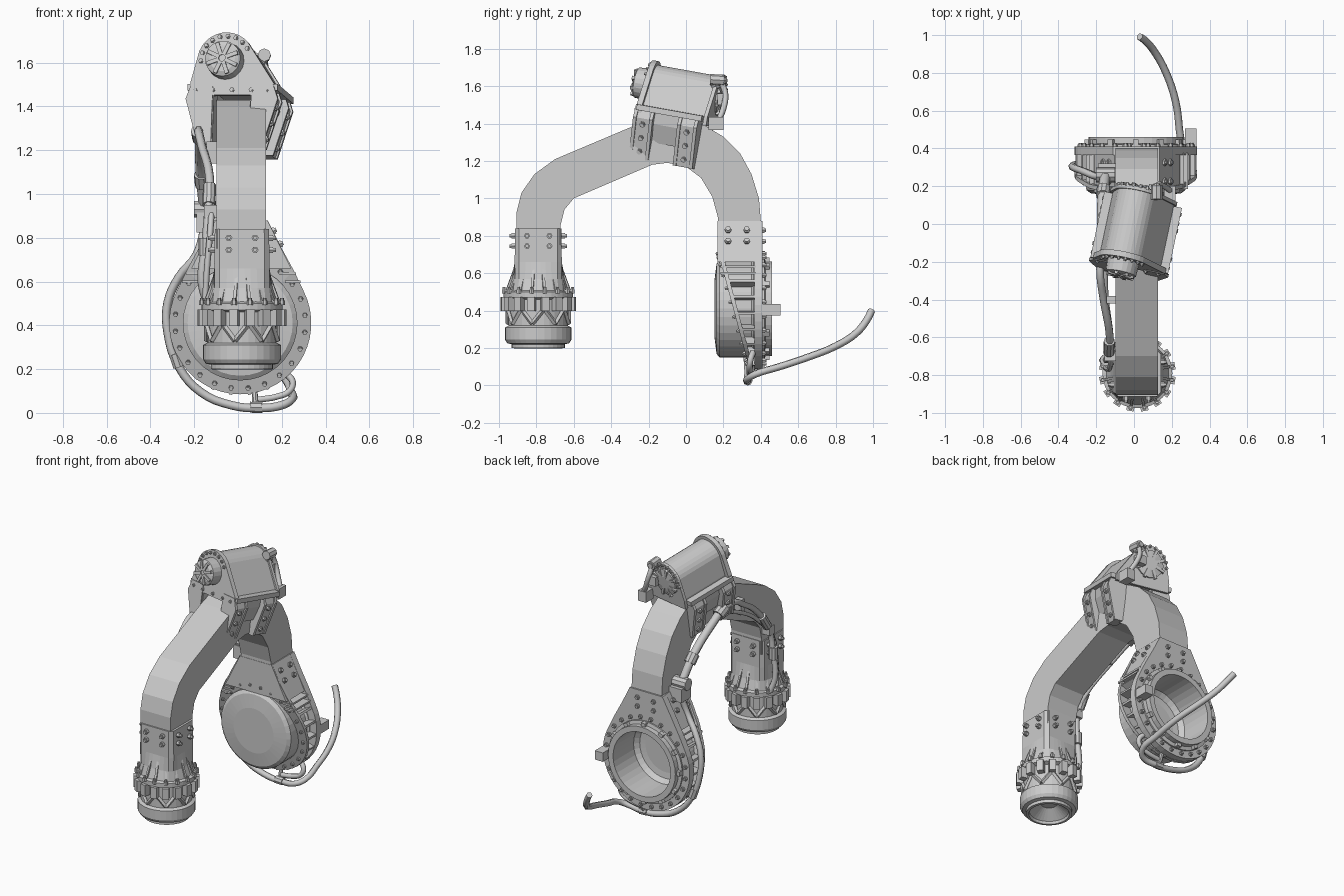
import bpy, bmesh
from math import sin, cos, radians, pi
from mathutils import Vector, Matrix

if "Cube" in bpy.data.objects:
    bpy.data.objects.remove(bpy.data.objects["Cube"])


def loft(bm, rings, closed=False):
    """Skin a list of equal-length point rings; cap the ends unless closed."""
    vs = [[bm.verts.new(p) for p in r] for r in rings]
    n = len(vs[0])
    pairs = list(zip(vs, vs[1:])) + ([(vs[-1], vs[0])] if closed else [])
    for a, b in pairs:
        for i in range(n):
            bm.faces.new((a[i], a[(i + 1) % n], b[(i + 1) % n], b[i]))
    if not closed:
        bm.faces.new(vs[0])
        bm.faces.new(vs[-1])


def lathe(bm, prof, c, axis, n=28):
    """Revolve (radius, height) points about a Z or Y axis through c."""
    rings = []
    for r, h in prof:
        ring = []
        for i in range(n):
            a, b = r * cos(2 * pi * i / n), r * sin(2 * pi * i / n)
            ring.append((c[0] + a, c[1] + b, h) if axis == 'Z' else (c[0] + a, h, c[1] + b))
        rings.append(ring)
    loft(bm, rings)


def cyl(bm, p0, p1, r0, r1=None, n=6):
    p0, p1 = Vector(p0), Vector(p1)
    d = p1 - p0
    q = d.to_track_quat('Z', 'Y').to_matrix()
    r1 = r0 if r1 is None else r1
    loft(bm, [[p + q @ Vector((r * cos(2 * pi * i / n), r * sin(2 * pi * i / n), 0)) for i in range(n)]
              for p, r in ((p0, r0), (p1, r1))])


def bolt(bm, p, d, r=.014, h=.02):
    p, d = Vector(p), Vector(d).normalized()
    cyl(bm, p - d * .005, p + d * h * .6, r)
    cyl(bm, p + d * h * .6, p + d * h, r * .65)


def box(bm, c, s, rot=Matrix.Identity(3)):
    hx, hy, hz = (k / 2 for k in s)
    quad = ((-hx, -hy), (hx, -hy), (hx, hy), (-hx, hy))
    loft(bm, [[Vector(c) + rot @ Vector((x, y, z)) for x, y in quad] for z in (-hz, hz)])


def prism_y(bm, pts, y0, y1):
    loft(bm, [[(x, y, z) for x, z in pts] for y in (y0, y1)])


def finish(name, bm, M=None):
    bmesh.ops.recalc_face_normals(bm, faces=bm.faces[:])
    me = bpy.data.meshes.new(name)
    bm.to_mesh(me)
    bm.free()
    ob = bpy.data.objects.new(name, me)
    bpy.context.collection.objects.link(ob)
    if M:
        ob.matrix_world = M
    return ob


def tube(name, pts, r):
    cu = bpy.data.curves.new(name, 'CURVE')
    cu.dimensions, cu.bevel_depth, cu.bevel_resolution = '3D', r, 1
    cu.resolution_u, cu.use_fill_caps = 4, True
    sp = cu.splines.new('BEZIER')
    sp.bezier_points.add(len(pts) - 1)
    for b, p in zip(sp.bezier_points, pts):
        b.co, b.handle_left_type, b.handle_right_type = p, 'AUTO', 'AUTO'
    ob = bpy.data.objects.new(name, cu)
    bpy.context.collection.objects.link(ob)
    bpy.ops.object.select_all(action='DESELECT')
    ob.select_set(True)
    bpy.context.view_layer.objects.active = ob
    bpy.ops.object.convert(target='MESH')


# Arched box arm
AX = .015
arm = [(-.905, .75), (-.905, .93), (-.88, 1.03), (-.81, 1.13), (-.70, 1.21), (-.25, 1.40), (-.16, 1.43), (-.02, 1.43),
       (.10, 1.39), (.20, 1.33), (.29, 1.24), (.35, 1.13), (.39, 1.0), (.40, .88), (.40, .75),
       (.17, .75), (.17, .90), (.14, 1.01), (.08, 1.11), (0, 1.17), (-.10, 1.19), (-.18, 1.18),
       (-.60, 1.0), (-.65, .94), (-.67, .86), (-.67, .75)]
bm = bmesh.new()
loft(bm, [[(AX + s * .113, y, z) for y, z in arm] for s in (-1, 1)])
finish('arch_arm', bm)

# Front leg: square sleeve blending into a round socket
LX, LY = .018, -.79
bm = bmesh.new()
rings = []
for z, half, rad, t in ((.84, .124, .17, 0), (.66, .126, .17, 0), (.57, .13, .155, .5), (.49, .13, .172, 1)):
    ring = []
    for i in range(32):
        a = 2 * pi * (i + .5) / 32
        c, s = cos(a), sin(a)
        k = (1 - t) * half / max(abs(c), abs(s)) + t * rad
        ring.append((LX + k * c, LY + k * s, z))
    rings.append(ring)
loft(bm, rings)
finish('front_sleeve', bm)
bm = bmesh.new()
lathe(bm, [(.05, .27), (.12, .215), (.125, .198), (.142, .2), (.142, .22), (.165, .225), (.178, .245), (.178, .31),
           (.158, .32), (.158, .46), (.185, .47), (.185, .50), (.16, .51)], (LX, LY), 'Z', 32)
finish('front_socket', bm)
bm = bmesh.new()
for i in range(16):
    a = 2 * pi * (i + .5) / 16
    R, d = Matrix.Rotation(a, 3, 'Z'), Vector((cos(a), sin(a), 0))
    o = Vector((LX, LY, 0))
    box(bm, o + d * .182 + Vector((0, 0, .435)), (.042, .04, .075), R)
    bolt(bm, o + d * .187 + Vector((0, 0, .497)), (0, 0, 1), .013, .028)
    # tapering fins above the flange
    t = R @ Vector((0, .007, 0))
    fin = [o + d * .12 + Vector((0, 0, .5)), o + d * .18 + Vector((0, 0, .5)), o + d * .135 + Vector((0, 0, .62))]
    loft(bm, [[p - t for p in fin], [p + t for p in fin]])
    # cross bracing below the flange
    e = Vector((cos(a + pi / 8), sin(a + pi / 8), 0))
    za, zb = (.33, .41) if i % 2 else (.41, .33)
    cyl(bm, o + d * .165 + Vector((0, 0, za)), o + e * .165 + Vector((0, 0, zb)), .012, n=4)
finish('front_socket_lugs', bm)
bm = bmesh.new()
for z in (.745, .80):
    for s in (-1, 1):
        for u in (-.06, .06):
            bolt(bm, (LX + s * .125, LY + u, z), (s, 0, 0), .016, .03)
            bolt(bm, (LX + u, LY + s * .125, z), (0, s, 0), .016, .03)
finish('front_sleeve_bolts', bm)

# Rear housing: teardrop plates around a hollow drum
DX, DZ = .01, .41
R0 = .325
arc = [radians(153 + 234 * i / 30) for i in range(31)]
drop = [(DX + R0 * cos(a), DZ + R0 * sin(a)) for a in arc]
drop += [(.255, .65), (.19, .77), (.135, .88), (.075, .88), (.015, .88), (-.05, .88), (-.11, .88), (-.17, .77), (-.235, .65)]


def yf(z):
    return .175 + .165 * min(1, max(0, (.70 - z) / .615))


def drop_plate(name, front, back, r):
    hole = []
    for x, z in drop:
        d = Vector((x - DX, z - DZ)).normalized() * r
        hole.append((DX + d.x, DZ + d.y))
    b = bmesh.new()
    loft(b, [[(x, f(z), z) for x, z in loop] for loop, f in
             ((drop, front), (drop, back), (hole, back), (hole, front))], True)
    finish(name, b)


drop_plate('rear_housing_front_plate', yf, lambda z: yf(z) + .022, .258)
drop_plate('rear_housing_back_plate', lambda z: .365, lambda z: .41, .24)
bm = bmesh.new()
lathe(bm, [(.15, .205), (.19, .21), (.215, .24), (.215, .46), (.252, .46), (.252, .425), (.275, .42), (.275, .36),
           (.262, .35), (.262, .18), (.24, .163), (.15, .152)], (DX, DZ), 'Y', 36)
finish('rear_drum', bm)
bm = bmesh.new()
loft(bm, [[(AX + sx * w, y, z) for sx, y in ((-1, .168), (1, .168), (1, .408), (-1, .408))]
          for z, w in ((.88, .119), (.66, .228))])
finish('rear_sleeve', bm)
bm = bmesh.new()
for a in arc[::2]:
    z = DZ + .3 * sin(a)
    y0, y1 = yf(z) + .01, .37
    box(bm, (DX + .29 * cos(a), (y0 + y1) / 2, z), (.06, y1 - y0, .014), Matrix.Rotation(-a, 3, 'Y'))
for s in (-1, 1):
    for z, x in ((.60, .235), (.635, .215)):
        box(bm, (AX + s * x, .28, z), (.07, .19, .012))
finish('rear_housing_ribs', bm)
bm = bmesh.new()
for i in range(24):
    a = radians(15 * i + 7)
    x, z = DX + .298 * cos(a), DZ + .298 * sin(a)
    bolt(bm, (x, yf(z), z), (0, -1, -.25), .012, .016)
    bolt(bm, (x, .41, z), (0, 1, 0), .014, .02)
for i in range(12):
    a = radians(30 * i)
    box(bm, (DX + .258 * cos(a), .432, DZ + .258 * sin(a)), (.03, .03, .03), Matrix.Rotation(-a, 3, 'Y'))
for z in (.77, .83):
    for s in (-1, 1):
        for y in (.225, .325):
            bolt(bm, (AX + s * (.119 + (.88 - z) * .5), y, z), (s, 0, .45), .018, .018)
        bolt(bm, (AX + s * .06, .41, z), (0, 1, 0), .016, .018)
box(bm, (.30, .455, .405), (.06, .10, .06))
finish('rear_housing_bolts', bm)

# Motor unit, tilted and turned on top of the arm
M = Matrix.Translation((.015, -.03, 1.5)) @ Matrix.Rotation(radians(-12), 4, 'Z') @ Matrix.Rotation(radians(-10), 4, 'X')
CX, CZ = -.035, .075


def shell(r, w, zb):
    pts = [(CX + r * cos(radians(40 + 12 * i)), CZ + r * sin(radians(40 + 12 * i))) for i in range(11)]
    return pts + [(-w, -.02), (-w, zb), (w, zb), (w, -.03)]


bm = bmesh.new()
prism_y(bm, shell(.112, .165, -.06), -.18, .19)
finish('motor_body', bm, M)
bm = bmesh.new()
prism_y(bm, shell(.133, .195, -.082), -.195, -.165)
prism_y(bm, shell(.122, .18, -.08), .175, .195)
finish('motor_end_plates', bm, M)
bm = bmesh.new()
lathe(bm, [(.06, -.272), (.082, -.262), (.086, -.19)], (CX, CZ), 'Y', 20)
lathe(bm, [(.09, .19), (.09, .205), (.04, .215)], (CX, CZ), 'Y', 20)
for i in range(8):
    a = radians(45 * i + 20)
    for y, d in ((-.272, .045), (.207, .07)):
        box(bm, (CX + d * cos(a), y, CZ + d * sin(a)), (.06, .016, .018), Matrix.Rotation(-a, 3, 'Y'))
for i in range(9):
    a = radians(30 + 150 * i / 8)
    for y, s in ((-.195, -1), (.195, 1)):
        bolt(bm, (CX + .115 * cos(a), y, CZ + .115 * sin(a)), (0, s, 0), .011, .014)
for x in (-.17, -.09, .0, .09, .16):
    bolt(bm, (x, -.195, -.06), (0, -1, 0), .011, .014)
finish('motor_caps', bm, M)

# Saddle clamps holding the motor to the arm sides
bm = bmesh.new()
for s in (-1, 1):
    slab = [(s * x, z) for x, z in ((.09, -.03), (.19, -.03), (.215, -.10), (.15, -.32), (.09, -.32))]
    thin = [(s * x, z) for x, z in ((.09, -.05), (.18, -.05), (.175, -.12), (.135, -.22), (.09, -.22))]
    prism_y(bm, thin, -.18, .14)
    for y in (-.145, .10):
        prism_y(bm, [(x * .95, z) for x, z in slab], y - .045, y + .045)
        for u in (-.045, .045):
            prism_y(bm, slab, y + u - .009, y + u + .009)
        for t in (.15, .5, .85):
            bolt(bm, (s * (.205 - .062 * t), y, -.10 - .21 * t), (s, 0, -.3), .016, .016)
    box(bm, (s * .17, -.01, -.045), (.08, .36, .03))
finish('motor_saddle', bm, M)

# Valve and short hose at the back of the motor
bm = bmesh.new()
cyl(bm, (.10, .15, 1.59), (.125, .17, 1.63), .022, n=8)
cyl(bm, (.12, .13, 1.635), (.12, .205, 1.63), .03, n=8)
cyl(bm, (.12, .20, 1.63), (.12, .215, 1.63), .018, n=8)
box(bm, (.11, .19, 1.53), (.06, .045, .06))
box(bm, (.19, .16, 1.40), (.06, .08, .07))
finish('motor_valve', bm)
tube('motor_hose', [(.12, .19, 1.62), (.13, .21, 1.56), (.16, .20, 1.48), (.20, .17, 1.41)], .016)

# Pipes along the left side of the arm
tube('side_pipe', [(-.15, .27, .92), (-.165, .15, 1.09), (-.17, -.14, 1.28)], .028)
tube('side_hose', [(-.17, -.12, 1.27), (-.18, -.24, 1.29), (-.165, -.38, 1.22), (-.13, -.58, 1.08),
                   (-.135, -.70, .92), (-.15, -.72, .75), (-.165, -.72, .60), (-.14, -.70, .50)], .02)
tube('side_hose_thin', [(-.15, -.15, 1.25), (-.15, -.36, 1.17), (-.12, -.62, 1.0), (-.125, -.75, .85),
                        (-.14, -.77, .68), (-.15, -.76, .52)], .014)
bm = bmesh.new()
for p, q, r in (((-.165, .15, 1.09), (-.16, .19, 1.04), .037), ((-.17, -.10, 1.255), (-.175, -.16, 1.29), .04),
                ((-.13, -.62, 1.04), (-.133, -.68, .95), .03), ((-.15, -.72, .80), (-.15, -.72, .72), .03),
                ((-.20, .26, .93), (-.10, .26, .93), .04)):
    cyl(bm, p, q, r, n=10)
box(bm, (-.14, .27, .87), (.10, .10, .09))
box(bm, (-.11, -.40, 1.19), (.07, .04, .10))
box(bm, (-.12, -.70, .92), (.07, .05, .06))
finish('pipe_clamps', bm)

# Loop hose around the rear housing, trailing off behind
tube('trailing_hose', [(-.15, .27, .85), (-.19, .25, .72), (-.27, .28, .62), (-.322, .30, .50), (-.32, .31, .36),
                       (-.27, .32, .21), (-.17, .33, .095), (-.03, .33, .035), (.10, .33, .022), (.20, .33, .035),
                       (.245, .37, .06), (.24, .50, .10), (.22, .65, .15), (.17, .80, .21), (.11, .91, .28),
                       (.06, .97, .355), (.03, .992, .40)], .02)
bm = bmesh.new()
cyl(bm, (.08, .335, .03), (.075, .36, .11), .014, n=8)
cyl(bm, (.055, .33, .026), (.11, .33, .024), .025, n=8)
cyl(bm, (-.29, .315, .27), (-.27, .32, .21), .027, n=8)
finish('hose_brackets', bm)
tube('lower_hose_branch', [(.09, .34, .06), (.18, .34, .075), (.235, .34, .10), (.25, .345, .14), (.22, .36, .18)], .016)
